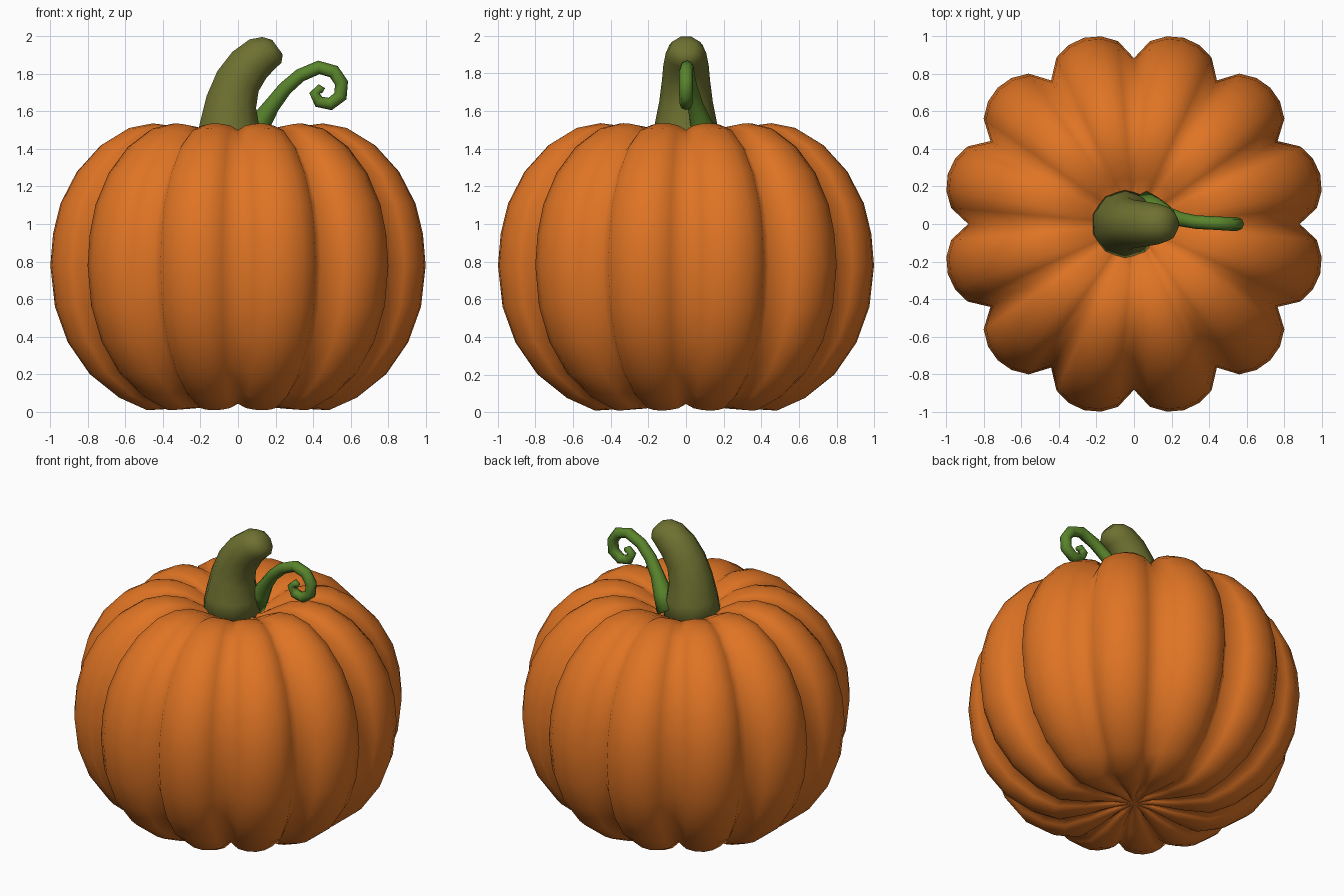
import bpy, bmesh, math
from mathutils import Vector
from math import sin, cos, pi, radians

if "Cube" in bpy.data.objects:
    bpy.data.objects.remove(bpy.data.objects["Cube"], do_unlink=True)


def material(name, rgb):
    m = bpy.data.materials.new(name)
    m.use_nodes = True
    m.diffuse_color = (*rgb, 1)
    bsdf = m.node_tree.nodes["Principled BSDF"]
    bsdf.inputs["Base Color"].default_value = (*rgb, 1)
    bsdf.inputs["Roughness"].default_value = 0.8
    return m


orange = material("pumpkin orange", (0.74, 0.175, 0.018))
olive = material("stem olive", (0.155, 0.165, 0.03))
green = material("tendril green", (0.1, 0.23, 0.025))


def loft(name, rings, mat):
    """Skin closed rings of points and cap both ends with a fan."""
    bm = bmesh.new()
    rows = [[bm.verts.new(p) for p in ring] for ring in rings]
    n = len(rows[0])
    for a, b in zip(rows, rows[1:]):
        for i in range(n):
            j = (i + 1) % n
            bm.faces.new((a[i], a[j], b[j], b[i]))
    for row in (rows[0], rows[-1]):
        mid = bm.verts.new(sum((v.co for v in row), Vector()) / n)
        for i in range(n):
            bm.faces.new((row[i], row[(i + 1) % n], mid))
    bmesh.ops.recalc_face_normals(bm, faces=bm.faces)
    for f in bm.faces:
        f.smooth = True
    me = bpy.data.meshes.new(name)
    bm.to_mesh(me)
    bm.free()
    me.materials.append(mat)
    ob = bpy.data.objects.new(name, me)
    bpy.context.collection.objects.link(ob)
    return ob


# Ribbed body: outer rib profile (radius, height), pinched at twelve grooves
profile = [(0.12, 0.05), (0.32, 0.02), (0.5, 0.01), (0.65, 0.075), (0.81, 0.2),
           (0.93, 0.37), (1.0, 0.56), (1.025, 0.78), (1.01, 0.95), (0.97, 1.11),
           (0.88, 1.28), (0.75, 1.42), (0.6, 1.51), (0.47, 1.535), (0.35, 1.52),
           (0.25, 1.475), (0.15, 1.42)]
ribs, steps = 12, 6
body_rings = []
for r, z in profile:
    ring = []
    for i in range(ribs * steps):
        a = 2 * pi * i / (ribs * steps)
        pinch = 1 - abs(sin(a * ribs / 2)) ** 0.6
        rr = r * (1 - 0.14 * pinch)
        ring.append((rr * cos(a), rr * sin(a), z - 0.035 * pinch * (z - 0.76) / 0.76))
    body_rings.append(ring)
loft("pumpkin_body", body_rings, orange)

# Leaning stem: (x, z, radius, tilt in degrees) for each ring
stem_path = [(-0.05, 1.38, 0.19, 0), (-0.045, 1.52, 0.168, 3), (-0.035, 1.65, 0.142, 14),
             (0.0, 1.76, 0.128, 26), (0.06, 1.845, 0.12, 38), (0.13, 1.905, 0.108, 48),
             (0.18, 1.925, 0.09, 54), (0.21, 1.94, 0.05, 54)]
stem_rings = []
for x, z, r, tilt in stem_path:
    t = radians(tilt)
    angles = [2 * pi * (i + 0.5) / 10 for i in range(10)]
    stem_rings.append([(x + r * cos(a) * cos(t), r * sin(a), z - r * cos(a) * sin(t))
                       for a in angles])
loft("stem", stem_rings, olive)

# Curled tendril: tube swept along a spiral path (x, y, z, radius)
path = [(0.06, 0.1, 1.44, 0.075), (0.12, 0.08, 1.54, 0.058), (0.18, 0.05, 1.63, 0.043),
        (0.25, 0.025, 1.72, 0.038), (0.33, 0.01, 1.79, 0.036), (0.43, 0.005, 1.833, 0.036),
        (0.51, 0, 1.81, 0.036), (0.55, 0, 1.75, 0.036), (0.545, 0, 1.68, 0.036),
        (0.49, 0, 1.638, 0.034), (0.43, 0, 1.65, 0.032), (0.407, 0, 1.695, 0.028),
        (0.435, 0, 1.72, 0.024), (0.455, 0, 1.708, 0.016)]
points = [Vector(p[:3]) for p in path]
tendril_rings = []
for i, p in enumerate(points):
    d = (points[min(i + 1, len(points) - 1)] - points[max(i - 1, 0)]).normalized()
    u = Vector((0, 1, 0))
    u = (u - d * u.dot(d)).normalized()
    v = d.cross(u)
    r = path[i][3]
    tendril_rings.append([p + r * (u * cos(k * pi / 4) + v * sin(k * pi / 4))
                          for k in range(8)])
loft("tendril", tendril_rings, green)
